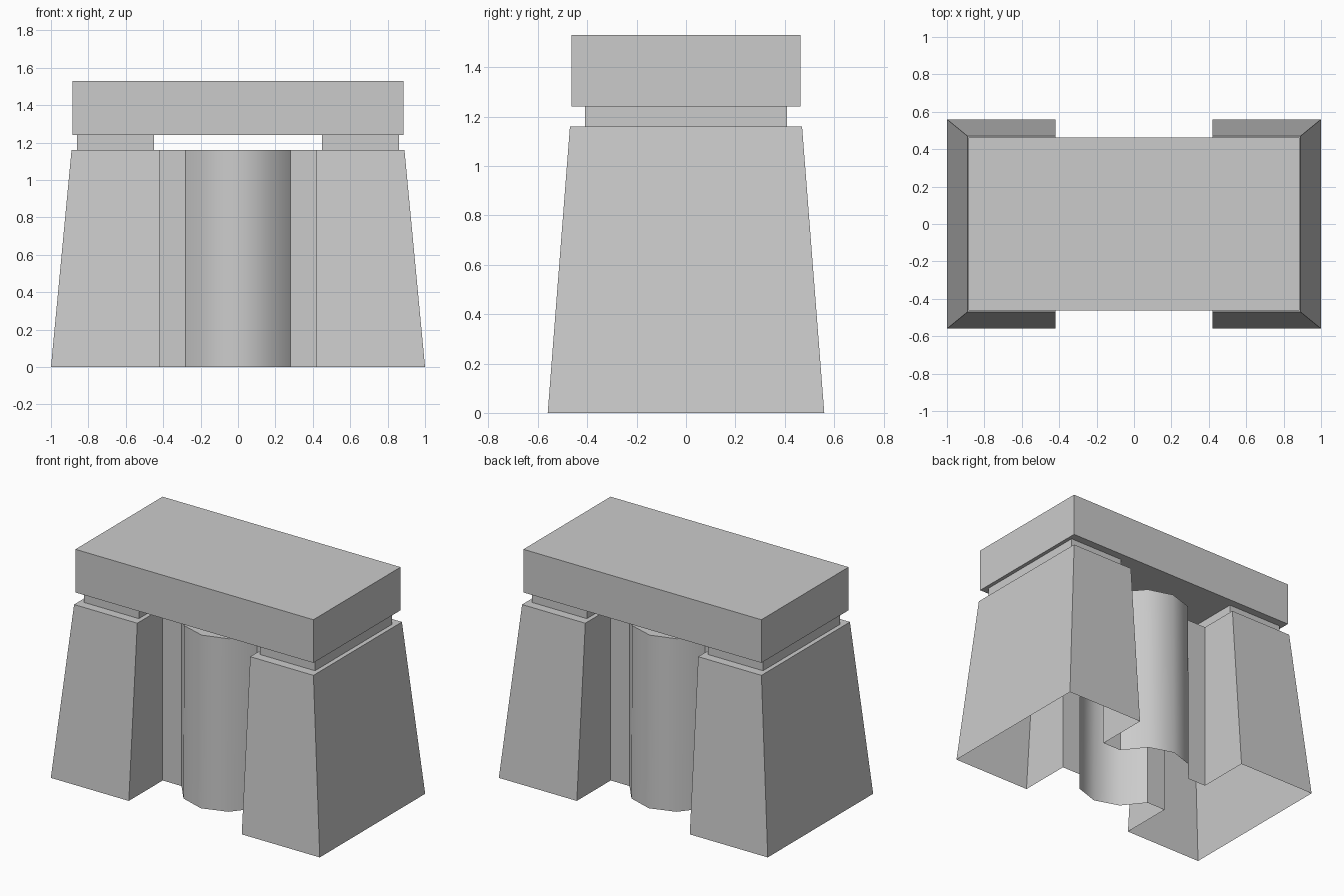
import bpy, bmesh, math

if "Cube" in bpy.data.objects:
    bpy.data.objects.remove(bpy.data.objects["Cube"])

stone = bpy.data.materials.new("grey_stone")
stone.diffuse_color = (0.6, 0.6, 0.6, 1)
stone.use_nodes = True
stone.node_tree.nodes["Principled BSDF"].inputs["Base Color"].default_value = stone.diffuse_color


def finish(bm, name):
    bmesh.ops.recalc_face_normals(bm, faces=bm.faces)
    me = bpy.data.meshes.new(name)
    bm.to_mesh(me)
    bm.free()
    me.materials.append(stone)
    ob = bpy.data.objects.new(name, me)
    bpy.context.collection.objects.link(ob)
    return ob


def box(name, x0, x1, y, z0, z1):
    bm = bmesh.new()
    bmesh.ops.create_cube(bm, size=1)
    for v in bm.verts:
        v.co = (x0 if v.co.x < 0 else x1, math.copysign(y, v.co.y), z0 if v.co.z < 0 else z1)
    return finish(bm, name)


# Base: two battered piers joined by a recessed web with a rounded bulge,
# lofted from a ground outline to a top outline and left open underneath
def outline(px, py, bulge):
    q = [(px, py), (0.42, py), (0.42, 0.2), (0.28, 0.2),
         (0.167, 0.2 + 0.72 * bulge), (0, 0.2 + bulge)]
    back = q + [(-x, y) for x, y in reversed(q[:-1])]
    return back + [(-x, -y) for x, y in back]


bm = bmesh.new()
low = [bm.verts.new((x, y, 0)) for x, y in outline(1.0, 0.56, 0.195)]
top = [bm.verts.new((x, y, 1.16)) for x, y in outline(0.89, 0.47, 0.185)]
n = len(low)
for i in range(n):
    j = (i + 1) % n
    bm.faces.new((low[i], low[j], top[j], top[i]))
bm.faces.new(top)
base = finish(bm, "pier_base")
# the loft is open, so make sure its top faces up
if max(base.data.polygons, key=lambda p: p.center.z).normal.z < 0:
    base.data.flip_normals()
bpy.context.view_layer.objects.active = base
base.select_set(True)
bpy.ops.object.shade_smooth_by_angle(angle=math.radians(40))

# Bearing blocks on each pier
box("right_bearing_block", 0.45, 0.86, 0.41, 1.16, 1.24)
box("left_bearing_block", -0.86, -0.45, 0.41, 1.16, 1.24)

# Lintel slab
box("lintel", -0.885, 0.885, 0.463, 1.24, 1.53)
